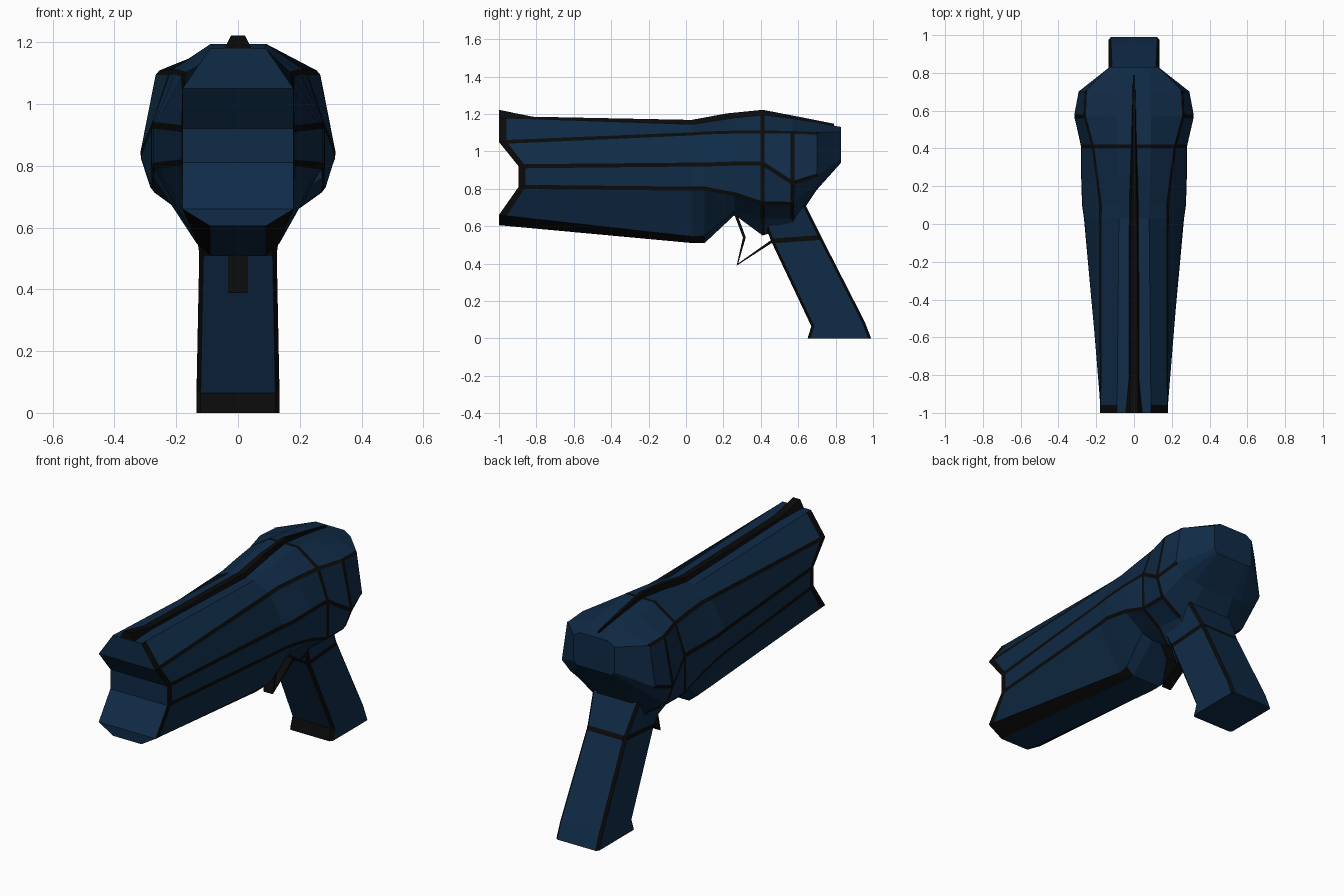
import bpy, bmesh
from mathutils import Vector

if "Cube" in bpy.data.objects:
    bpy.data.objects.remove(bpy.data.objects["Cube"])

def material(name, rgb):
    m = bpy.data.materials.new(name)
    m.diffuse_color = (*rgb, 1)
    m.use_nodes = True
    m.node_tree.nodes["Principled BSDF"].inputs["Base Color"].default_value = m.diffuse_color
    return m

BLUE = material("navy_panel", (0.005, 0.024, 0.062))
BLACK = material("black_trim", (0.003, 0.003, 0.003))

def finish(name, bm):
    bmesh.ops.recalc_face_normals(bm, faces=bm.faces)
    me = bpy.data.meshes.new(name)
    bm.to_mesh(me)
    bm.free()
    me.materials.append(BLUE)
    me.materials.append(BLACK)
    ob = bpy.data.objects.new(name, me)
    bpy.context.collection.objects.link(ob)
    return ob

def loft(bm, rings, cap=True):
    """Join rings of equal point count; caps are strips across mirrored pairs."""
    vs = [[bm.verts.new(p) for p in r] for r in rings]
    n = len(vs[0])
    faces = {}
    for s in range(len(vs) - 1):
        for k in range(n):
            j = (k + 1) % n
            faces[s, k] = bm.faces.new((vs[s][k], vs[s][j], vs[s + 1][j], vs[s + 1][k]))
    if cap:
        for r in (vs[0], vs[-1]):
            for k in range(n // 2 - 1):
                bm.faces.new((r[k], r[k + 1], r[n - 2 - k], r[n - 1 - k]))
    return vs, faces

def trim(bm, pairs, width):
    """Chamfer the chosen edges into black strips."""
    edges = {bm.edges.get(p) for p in pairs} - {None}
    bmesh.ops.bevel(bm, geom=list(edges), offset=width / 2, offset_type='OFFSET',
                    segments=1, profile=0.5, affect='EDGES', material=1, clamp_overlap=False)

# Body: half sections (x, z) from top to bottom at each y
sections = [
    (-1.00, [(.09, 1.18), (.18, 1.05), (.18, .92), (.18, .81), (.18, .66), (.09, .605)]),
    (0.03, [(.08, 1.145), (.18, 1.095), (.265, .93), (.265, .80), (.13, .545), (.09, .51)]),
    (0.10, [(.08, 1.155), (.18, 1.10), (.275, .93), (.275, .80), (.135, .55), (.09, .51)]),
    (0.26, [(.085, 1.18), (.20, 1.105), (.28, .935), (.28, .77), (.16, .68), (.09, .66)]),
    (0.41, [(.09, 1.195), (.22, 1.105), (.28, .935), (.28, .72), (.17, .64), (.11, .55)]),
    (0.57, [(.09, 1.175), (.265, 1.105), (.32, .83), (.28, .72), (.16, .64), (.12, .60)]),
    (0.70, [(.09, 1.155), (.26, 1.10), (.295, .87), (.24, .82), (.16, .80), (.10, .795)]),
    (0.83, [(.09, 1.13), (.13, 1.105), (.13, .96), (.12, .95), (.11, .94), (.08, .94)]),
]
halves = [[Vector((x, y, z)) for x, z in pts] for y, pts in sections]
for k in (2, 3):                                   # notched muzzle
    halves[0][k].y = -0.895
halves.insert(1, [a.lerp(b, .04) for a, b in zip(halves[0], halves[1])])
rings = [h + [Vector((-p.x, p.y, p.z)) for p in reversed(h)] for h in halves]

bm = bmesh.new()
v, f = loft(bm, rings)
for k in range(11):                                # muzzle rim
    if k != 5:
        f[0, k].material_index = 1
for s in (0, 1, 2):                                # lower rails
    for k in (4, 6):
        f[s, k].material_index = 1

# Framed rear windows
rim = bmesh.ops.inset_individual(bm, faces=[f[7, 1], f[7, 9]], thickness=.035, depth=-.015)
for face in rim["faces"]:
    face.material_index = 1

# Black seams along and around the body
pairs = []
for side in (lambda k: k, lambda k: 11 - k):
    for k in (1, 2, 3):
        for s in range(1, 5 + 1):
            pairs.append((v[s][side(k)], v[s + 1][side(k)]))
    for k in (1, 2):
        pairs.append((v[6][side(k)], v[7][side(k)]))
    for k in range(5):
        pairs.append((v[5][side(k)], v[5][side(k + 1)]))
    for k in (1, 2, 3):
        pairs.append((v[6][side(k)], v[6][side(k + 1)]))
pairs.append((v[5][0], v[5][11]))
trim(bm, pairs, .022)
finish("body", bm)

# Grip: (front y, z, back y, z, half width) per level
levels = [(.41, .64, .63, .73, .15), (.455, .52, .725, .54, .125),
          (.67, .065, .955, .09, .134), (.65, 0, .99, 0, .135)]
bm = bmesh.new()
v, f = loft(bm, [[(w, fy, fz), (w, by, bz), (-w, by, bz), (-w, fy, fz)]
                 for fy, fz, by, bz, w in levels])
f[2, 3].material_index = 1                         # dark toe of the grip
pairs = [(v[s][k], v[s + 1][k]) for s in (0, 1, 2) for k in range(4)]
pairs += [(v[1][k], v[1][(k + 1) % 4]) for k in range(4)]
trim(bm, pairs, .026)
finish("grip", bm)

# Sight rib along the top: (y, top z, half width)
path = [(-1, 1.222, .045), (-.82, 1.185, .043), (.03, 1.168, .033), (.22, 1.203, .026),
        (.41, 1.222, .018), (.67, 1.172, .013), (.79, 1.148, .008)]
bm = bmesh.new()
v, f = loft(bm, [[(w / 2, y, z), (w, y, z - .045), (-w, y, z - .045), (-w / 2, y, z)]
                 for y, z, w in path])
for face in bm.faces:
    face.material_index = 1
finish("sight_rib", bm)

# Trigger: bent strip open at the sides
bm = bmesh.new()
bend = [(.265, .665), (.312, .54), (.275, .395), (.46, .52)]
rows = [[bm.verts.new((x, y, z)) for x in (-.03, .03)] for y, z in bend]
for a, b in zip(rows, rows[1:]):
    bm.faces.new((a[0], a[1], b[1], b[0])).material_index = 1
trigger = finish("trigger", bm)
mod = trigger.modifiers.new("thickness", 'SOLIDIFY')
mod.thickness = .015
mod.offset = 0
